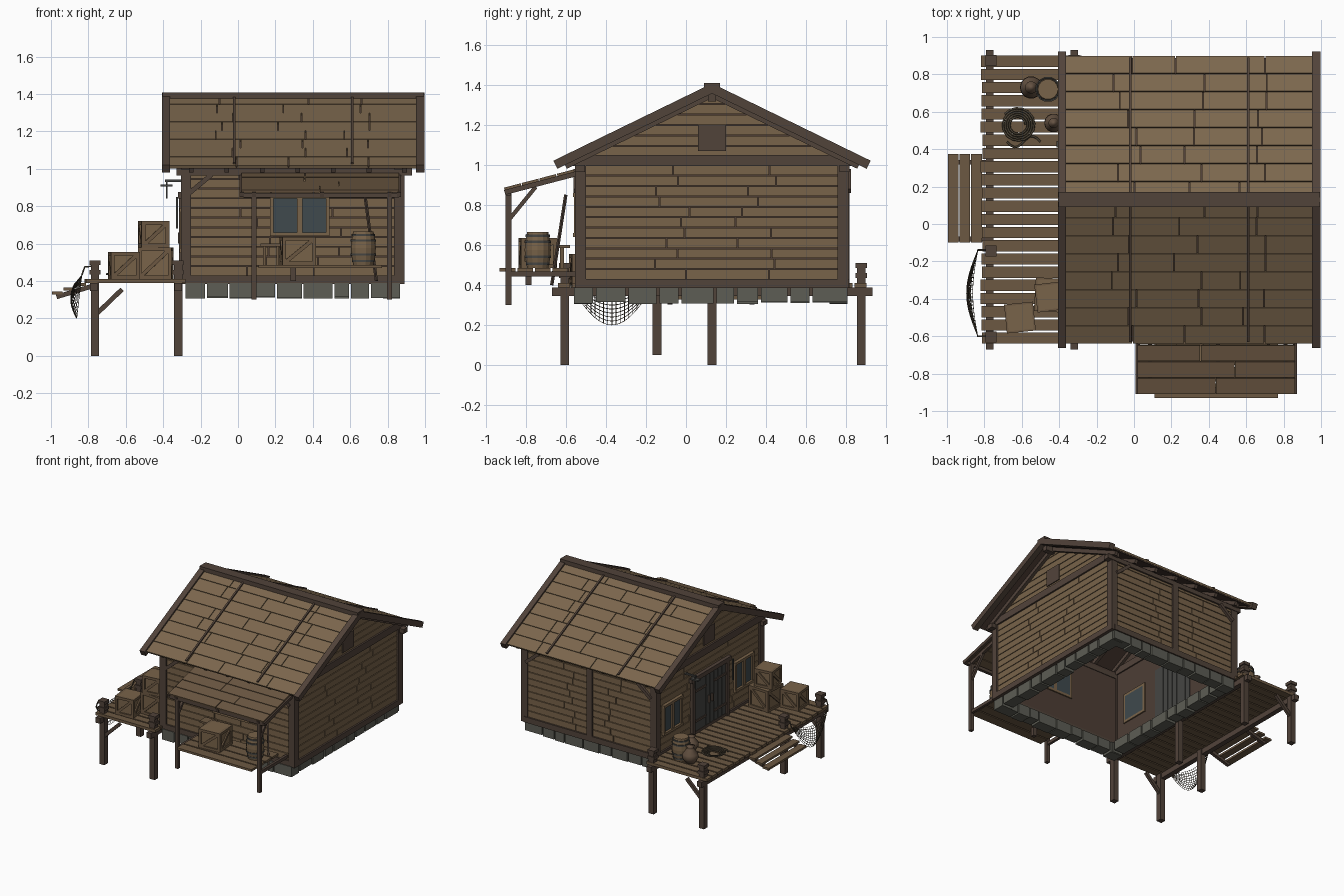
import bpy, bmesh, math, random
from mathutils import Vector, Matrix

random.seed(4)
cube = bpy.data.objects.get("Cube")
if cube:
    bpy.data.objects.remove(cube, do_unlink=True)


def material(name, *rgb):
    mat = bpy.data.materials.new(name)
    mat.use_nodes = True
    color = (*rgb, 1)
    mat.diffuse_color = color
    node = next(n for n in mat.node_tree.nodes if n.type == 'BSDF_PRINCIPLED')
    node.inputs["Base Color"].default_value = color
    return mat


WOOD = material("plank wood", .19, .125, .067)
ROOF = material("roof wood", .2, .135, .075)
DECK = material("deck wood", .15, .098, .055)
TIMBER = material("dark timber", .083, .056, .042)
INSIDE = material("interior brown", .075, .048, .036)
STONE = material("grey stone", .11, .11, .09)
GLASS = material("blue grey glass", .05, .068, .075)
DOOR = material("grey door", .06, .06, .055)
ROPE = material("rope brown", .07, .055, .035)
CLAY = material("clay", .13, .085, .055)


class Part:
    """Collects simple solids into one object."""

    def __init__(self, name, mat):
        self.name, self.mat, self.bm = name, mat, bmesh.new()

    def cube(self, matrix):
        bmesh.ops.create_cube(self.bm, size=1, matrix=matrix)

    def box(self, x, y, z):
        lo, hi = Vector((x[0], y[0], z[0])), Vector((x[1], y[1], z[1]))
        self.cube(Matrix.Translation((lo + hi) / 2) @ Matrix.Diagonal((*(hi - lo), 1)))

    def beam(self, a, b, width, height, up=(0, 0, 1)):
        a, b, up = Vector(a), Vector(b), Vector(up)
        d = (b - a).normalized()
        if abs(d.dot(up)) > .99:
            up = Vector((0, 1, 0))
        side = up.cross(d).normalized()
        rot = Matrix((d, side, d.cross(side))).transposed().to_4x4()
        size = Matrix.Diagonal(((b - a).length, width, height, 1))
        self.cube(Matrix.Translation((a + b) / 2) @ rot @ size)

    def prism(self, outline, x0, x1):
        """Extrudes a (y, z) outline along x."""
        ends = [[self.bm.verts.new((x, y, z)) for y, z in outline] for x in (x0, x1)]
        for ring in ends:
            self.bm.faces.new(ring)
        for i in range(len(outline)):
            j = (i + 1) % len(outline)
            self.bm.faces.new((ends[0][i], ends[0][j], ends[1][j], ends[1][i]))

    def lathe(self, center, profile, sides=14):
        rings = []
        for r, z in profile:
            rings.append([self.bm.verts.new((center[0] + r * math.cos(t), center[1] + r * math.sin(t), center[2] + z))
                          for t in (math.tau * k / sides for k in range(sides))])
        for low, high in zip(rings, rings[1:]):
            for k in range(sides):
                j = (k + 1) % sides
                self.bm.faces.new((low[k], low[j], high[j], high[k]))
        self.bm.faces.new(rings[0])
        self.bm.faces.new(rings[-1])

    def done(self, smooth=False):
        bmesh.ops.recalc_face_normals(self.bm, faces=self.bm.faces)
        mesh = bpy.data.meshes.new(self.name)
        self.bm.to_mesh(mesh)
        self.bm.free()
        mesh.materials.append(self.mat)
        for poly in mesh.polygons:
            poly.use_smooth = smooth
        obj = bpy.data.objects.new(self.name, mesh)
        bpy.context.collection.objects.link(obj)
        return obj


def rope(name, points, radius, cyclic=False):
    data = bpy.data.curves.new(name, 'CURVE')
    data.dimensions = '3D'
    data.bevel_depth, data.bevel_resolution = radius, 1
    line = data.splines.new('POLY')
    line.points.add(len(points) - 1)
    for p, co in zip(line.points, points):
        p.co = (*co, 1)
    line.use_cyclic_u = cyclic
    data.materials.append(ROPE)
    bpy.context.collection.objects.link(bpy.data.objects.new(name, data))


def lengths(lo, hi, cuts, gap=.005):
    """Splits a run into board lengths with jittered joints."""
    step = (hi - lo) / cuts
    marks = [lo] + [lo + step * (k + random.uniform(-.25, .25)) for k in range(1, cuts)] + [hi]
    return [(a, b - gap) for a, b in zip(marks, marks[1:])]


X0, X1, Y0, Y1 = -.28, .865, -.53, .79
RIDGE, PITCH = .13, .487
APEX = 1.39

# Wall shells, open underneath
shell = Part("wall_lining", INSIDE)
for y in (Y0, Y1 - .02):
    shell.box((X0, X1), (y, y + .02), (.39, 1.02))
gable = [(Y0, .39), (Y1, .39), (Y1, 1.03), (RIDGE, APEX - .035), (Y0, 1.03)]
for x in (X0, X1 - .02):
    shell.prism(gable, x, x + .02)
shell.done()

# Clapboards on all four walls and both gables
boards = Part("wall_boards", WOOD)
rows = 11
pitch = .57 / rows
for k in range(rows):
    z = (.43 + k * pitch, .425 + (k + 1) * pitch)
    for y in (Y0 - .012, Y1):
        for run in lengths(X0, X1, 3):
            boards.box(run, (y, y + .012), z)
    for x in (X0 - .012, X1):
        for run in lengths(Y0, Y1, 3):
            boards.box((x, x + .012), run, z)
for k in range(6):
    low = 1.045 + k * .052
    high = min(low + .047, APEX - .04)
    a, b = ((APEX - .035 - z) / PITCH for z in (low, high))
    for x in (X0 - .012, X1):
        boards.prism([(RIDGE - a, low), (RIDGE + a, low), (RIDGE + b, high), (RIDGE - b, high)], x, x + .012)
boards.done()

# Corner posts, sills, plates and knee braces
frame = Part("timber_frame", TIMBER)
for x in (X0 - .025, X1 - .03):
    for y in (Y0 - .025, Y1 - .035):
        frame.box((x, x + .055), (y, y + .055), (.385, 1))
    frame.box((x, x + .055), (Y0, Y1), (.385, .43))
    frame.box((x, x + .055), (Y0 - .04, Y1 + .04), (.995, 1.05))
for y, out in ((Y0, -1), (Y1, 1)):
    frame.box((X0, X1), (y - .025, y + .025), (.385, .43))
    frame.box((-.33, .93), (y - .025, y + .025), (.965, 1))
    for x in (X0 + .02, X1 - .02):
        sign = 1 if x < 0 else -1
        frame.beam((x, y + out * .02, .87), (x + sign * .12, y + out * .02, .97), .025, .025)
frame.box((.26, .31), (Y1 - .01, Y1 + .025), (.39, 1))
frame.done()

# Foundation stones
stones = Part("foundation_stones", STONE)
for run in lengths(-.28, .87, 9, .01):
    for y in (Y0 - .03, Y1 - .075):
        stones.box(run, (y, y + .09), (.31 + random.uniform(-.005, .008), .39))
for run in lengths(-.56, .8, 10, .015):
    for x in (X0, X1 - .09):
        stones.box((x, x + .09), run, (.31 + random.uniform(-.005, .008), .39))
stones.done()

# Roof planks, underlay, battens, rake boards and rafters
planks, under, trim = Part("roof_planks", ROOF), Part("roof_underlay", INSIDE), Part("roof_trim", TIMBER)
for side in (1, -1):
    normal = Vector((0, side * PITCH, 1)).normalized()

    def slope(x, t, lift=0):
        return Vector((x, RIDGE + side * .77 * t, APEX - .77 * PITCH * t)) + normal * lift

    for k in range(8):
        t = (k + .5) / 8
        for a, b in lengths(-.37, .97, 4):
            planks.beam(slope(a, t, -.005), slope(b, t, -.005), .103, .014, normal)
    under.beam(slope(-.37, .5, -.016), slope(.97, .5, -.016), .84, .008, normal)
    for x in (-.02, .61):
        trim.beam(slope(x, 0, .006), slope(x, .98, .006), .014, .012, normal)
    for x in (-.385, .975):
        trim.beam(slope(x, -.01, -.008), slope(x, 1.02, -.008), .045, .045, normal)
    for k in range(7):
        x = -.25 + k * .19
        trim.beam(slope(x, .04, -.036), slope(x, .97, -.036), .025, .03, normal)
trim.box((-.405, .995), (RIDGE - .04, RIDGE + .04), (APEX - .015, APEX + .018))
trim.box((-.36, .96), (RIDGE - .02, RIDGE + .02), (APEX - .075, APEX - .03))
for part in (planks, under, trim):
    part.done()

# Gable vents
vent = Part("gable_vents", TIMBER)
for x in (X0 - .02, X1 + .012):
    vent.box((x, x + .008), (.06, .2), (1.07, 1.2))
vent.done()

# Windows: glass passes through the wall, with frame and mullion
glass, casing = Part("window_glass", GLASS), Part("window_frames", WOOD)
openings = [((.19, .47), True, (.66, .84)), ((.5, .7), False, (.57, .77)), ((-.4, -.2), False, (.57, .77))]
for (a, b), front, (low, high) in openings:
    def pane(part, run, z, out):
        if front:
            part.box(run, (Y0 - out, Y0 + .03), z)
        else:
            part.box((X0 - out, X0 + .03), run, z)
    mid = (a + b) / 2
    pane(glass, (a, b), (low, high), .016)
    for run in ((a - .02, a), (b, b + .02), (mid - .015, mid + .015)):
        pane(casing, run, (low - .02, high + .02), .03)
    for z in (low - .02, high):
        pane(casing, (a - .02, b + .02), (z, z + .02), .034)
glass.done()
casing.done()

# Double door
door, ironwork = Part("double_door", DOOR), Part("door_frame", TIMBER)
for k in range(8):
    y = -.07 + k * .05
    door.box((X0 - .022, X0 + .025), (y + .002, y + .048), (.41, .84))
for y in (-.1, .33):
    ironwork.box((X0 - .035, X0), (y, y + .03), (.4, .87))
ironwork.box((X0 - .04, X0), (-.12, .38), (.84, .875))
for z in (.5, .74):
    for run in ((-.07, .08), (.18, .33)):
        ironwork.box((X0 - .028, X0), run, (z, z + .018))
for y in (.105, .145):
    ironwork.box((X0 - .04, X0), (y, y + .01), (.6, .66))
ironwork.done()
door.done()

# Deck boards and steps
deck = Part("deck_boards", DECK)
for k in range(22):
    y = -.64 + k * .0705
    deck.box((-.815 + random.uniform(-.006, .006), X0), (y, y + .06), (.388, .41))
for k in range(3):
    x = -.995 + k * .062
    deck.box((x, x + .057), (-.1, .375), (.328 + k * .022, .344 + k * .022))
deck.done()

# Deck beams, posts with collars, braces
posts = Part("deck_posts", TIMBER)
for x in (-.77, -.32):
    posts.box((x - .02, x + .02), (-.67, .93), (.345, .388))
for y in (-.08, .33):
    posts.beam((-.97, y, .315), (-.77, y, .375), .025, .025)
for x, y, foot in ((-.765, -.605, 0), (-.765, -.145, .05), (-.765, .875, 0), (-.32, -.605, 0), (-.32, .875, 0)):
    posts.box((x - .022, x + .022), (y - .022, y + .022), (foot, .5))
    for z in (.435, .485):
        posts.box((x - .029, x + .029), (y - .029, y + .029), (z, z + .024))
posts.box((-.342, -.298), (.108, .152), (0, .385))
for y in (-.605, .875):
    posts.beam((-.76, y, .22), (-.62, y, .355), .022, .025)
posts.done()

# Front awning with frame, and hanging platform
awning, awning_frame = Part("awning_boards", DECK), Part("awning_frame", TIMBER)
for k in range(4):
    y, z = -.865 + k * .088, .89 + k * .023
    for a, b in lengths(.02, .865, 2):
        awning.beam((a, y, z), (b, y, z), .086, .014, (0, -.26, 1))
for x in (.02, .085, .45, .81, .86):
    awning_frame.beam((x, -.905, .862), (x, -.54, .957), .022, .025)
for x in (.085, .81):
    awning_frame.box((x - .014, x + .014), (-.9, -.872), (.3, .87))
    awning_frame.beam((x, -.88, .73), (x, -.75, .89), .018, .02)
    awning_frame.beam((x, -.9, .455), (x, Y0, .455), .02, .025)
awning_frame.box((.03, .86), (-.9, -.875), (.845, .87))
awning_frame.box((.28, .31), (-.8, -.77), (.4, .47))
awning_frame.beam((.68, -.6, .85), (.74, -.67, .4), .012, .012)
awning_frame.done()
awning.done()
shelf = Part("porch_platform", DECK)
for k in range(4):
    y = -.93 + k * .088
    shelf.box((.11, .77), (y, y + .078), (.468, .485))
shelf.box((.12, .23), (-.66, -.58), (.585, .6))
for x in (.135, .205):
    shelf.box((x, x + .015), (-.63, -.61), (.485, .585))
shelf.done()


# Crates with edge battens and a diagonal
def crate(center, size, height, turn):
    body, slats = Part("crate", WOOD), Part("crate_battens", DECK)
    h = size / 2
    body.box((-h, h), (-h, h), (0, height))
    for s in (-1, 1):
        for a in (0, 1):
            def bar(p, q):
                ends = [(u, s * h, z) if a else (s * h, u, z) for u, z in (p, q)]
                slats.beam(*ends, .02, .02)
            for z in (.01, height - .01):
                bar((-h, z), (h, z))
            bar((-h, 0), (-h, height))
            bar((h, 0), (h, height))
            bar((-h, .01), (h, height - .01))
    for part in (body, slats):
        obj = part.done()
        obj.location, obj.rotation_euler.z = center, turn


crate((-.61, -.5, .41), .135, .145, .1)
crate((-.44, -.38, .41), .16, .17, -.06)
crate((-.45, -.39, .58), .13, .14, .12)
crate((.32, -.74, .485), .16, .15, .08)

# Barrels with hoops, and clay jugs
for x, y, z in ((.67, -.74, .485), (-.46, .72, .41)):
    barrel, hoops = Part("barrel", WOOD), Part("barrel_hoops", DOOR)
    barrel.lathe((x, y, z), [(.054, 0), (.064, .05), (.067, .09), (.064, .13), (.054, .18)])
    for low, r in ((.015, .061), (.05, .068), (.125, .068), (.155, .062)):
        hoops.lathe((x, y, z), [(r, low), (r, low + .012)])
    barrel.done()
    hoops.done()
for x, y, r in ((-.55, .73, .06), (-.43, .54, .05)):
    jug = Part("clay_jug", CLAY)
    jug.lathe((x, y, .41), [(r * a, r * b) for a, b in ((.6, 0), (1, .7), (.95, 1.2), (.45, 1.8), (.4, 2), (.55, 2.2))])
    jug.done(True)

# Coiled rope with a loose tail
coil = [(-.62 + (.04 + .003 * k / 4) * math.cos(k * .4), .53 + (.04 + .003 * k / 4) * math.sin(k * .4),
         .42 + .0003 * k) for k in range(70)]
rope("rope_coil", coil, .006)
rope("rope_tail", [(-.68 + .02 * k, .44 - .03 * math.sin(k * .7), .416) for k in range(10)], .006)

# Hanging net between the outer posts
net = bmesh.new()
bmesh.ops.create_grid(net, x_segments=22, y_segments=9, size=.5)
for v in net.verts:
    u, depth = v.co.x + .5, .5 - v.co.y
    sag = math.sin(math.pi * u)
    v.co = (-.835 - .06 * sag * math.sin(math.pi * (.25 + .6 * depth)), -.6 + .46 * u, .43 - sag * (.05 + .18 * depth))
bmesh.ops.remove_doubles(net, verts=net.verts, dist=.0005)
mesh = bpy.data.meshes.new("hanging_net")
net.to_mesh(mesh)
net.free()
mesh.materials.append(ROPE)
net_obj = bpy.data.objects.new("hanging_net", mesh)
bpy.context.collection.objects.link(net_obj)
wire = net_obj.modifiers.new("strands", 'WIREFRAME')
wire.thickness = .004
for y in (-.6, -.14):
    rope("net_tie", [(-.765, y, .48), (-.82, y, .475), (-.835, y, .43)], .005)

# Lamp bracket beside the door
hook = Part("lamp_bracket", DOOR)
hook.box((-.39, X0), (.42, .435), (.93, .942))
hook.box((-.386, -.378), (.424, .432), (.84, .93))
hook.box((-.415, -.35), (.41, .445), (.905, .917))
hook.box((-.332, -.322), (-.13, -.12), (.68, .85))
hook.done()
